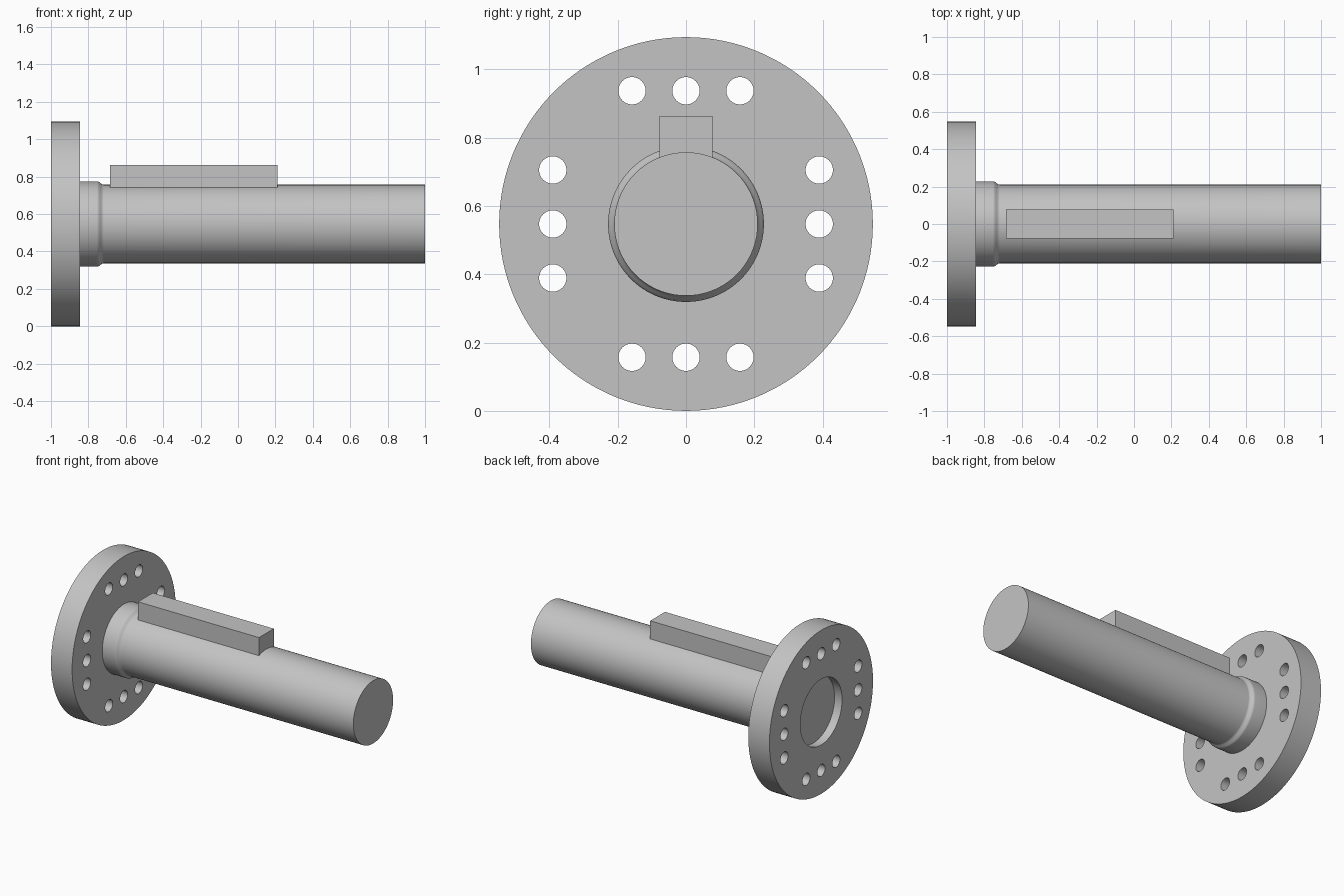
import bpy, bmesh, math
from mathutils import Matrix, Vector

AXIS_Z = 0.547
SEGMENTS = 128

cube = bpy.data.objects.get("Cube")
if cube:
    bpy.data.objects.remove(cube, do_unlink=True)

steel = bpy.data.materials.new("steel_grey")
steel.use_nodes = True
GREY = (0.55, 0.55, 0.55, 1)
steel.diffuse_color = GREY
steel.node_tree.nodes["Principled BSDF"].inputs["Base Color"].default_value = GREY


def add_object(name, bm):
    """Turn a bmesh into a linked object with the steel material."""
    bmesh.ops.recalc_face_normals(bm, faces=bm.faces)
    mesh = bpy.data.meshes.new(name)
    bm.to_mesh(mesh)
    bm.free()
    mesh.materials.append(steel)
    obj = bpy.data.objects.new(name, mesh)
    bpy.context.collection.objects.link(obj)
    return obj


def lathe(name, profile):
    """Revolve (x, radius) points about the shaft axis, with flat end caps."""
    bm = bmesh.new()
    rings = []
    for x, r in profile:
        angles = [math.tau * i / SEGMENTS for i in range(SEGMENTS)]
        rings.append([bm.verts.new((x, r * math.sin(a), AXIS_Z + r * math.cos(a)))
                      for a in angles])
    for a, b in zip(rings, rings[1:]):
        for i in range(SEGMENTS):
            j = (i + 1) % SEGMENTS
            bm.faces.new((a[i], a[j], b[j], b[i]))
    bm.faces.new(rings[0])
    bm.faces.new(rings[-1])
    return add_object(name, bm)


def smooth(obj):
    bpy.ops.object.select_all(action="DESELECT")
    obj.select_set(True)
    bpy.context.view_layer.objects.active = obj
    bpy.ops.object.shade_smooth_by_angle(angle=math.radians(35))


# Flange disc with a shallow round recess in its outer face
flange = lathe("flange", [(-0.945, 0.22), (-1, 0.22), (-1, 0.547), (-0.844, 0.547)])

# Bolt holes: three on each of the four sides
bm = bmesh.new()
for quarter in range(4):
    for offset in (-0.158, 0, 0.158):
        spot = Matrix.Rotation(quarter * math.pi / 2, 3, "X") @ Vector((-0.92, offset, 0.39))
        place = Matrix.Translation(spot + Vector((0, 0, AXIS_Z)))
        bmesh.ops.create_cone(bm, cap_ends=True, segments=40, radius1=0.04, radius2=0.04,
                              depth=0.4, matrix=place @ Matrix.Rotation(math.pi / 2, 4, "Y"))
cutter = add_object("bolt_hole_cutter", bm)
cutter.hide_render = True
holes = flange.modifiers.new("bolt_holes", "BOOLEAN")
holes.operation = "DIFFERENCE"
holes.solver = "EXACT"
holes.object = cutter
bpy.context.view_layer.objects.active = flange
bpy.ops.object.modifier_apply(modifier=holes.name)
bpy.data.objects.remove(cutter, do_unlink=True)
smooth(flange)

# Shaft with a raised collar that rounds over, then blends into the bar
COLLAR, BAR, BLEND = 0.228, 0.21, 0.018
step = COLLAR - BAR
profile = [(-0.844, COLLAR)]
for i in range(13):
    t = i / 12
    profile.append((-0.754 + 2 * BLEND * t, BAR + step * (1 + math.cos(math.pi * t)) / 2))
profile.append((1, BAR))
smooth(lathe("shaft", profile))

# Square key seated along the top of the shaft
bm = bmesh.new()
bmesh.ops.create_cube(bm, size=1)
bmesh.ops.scale(bm, vec=(0.895, 0.156, 0.143), verts=bm.verts)
bmesh.ops.translate(bm, vec=(-0.2375, 0, 0.7915), verts=bm.verts)
add_object("key", bm)
